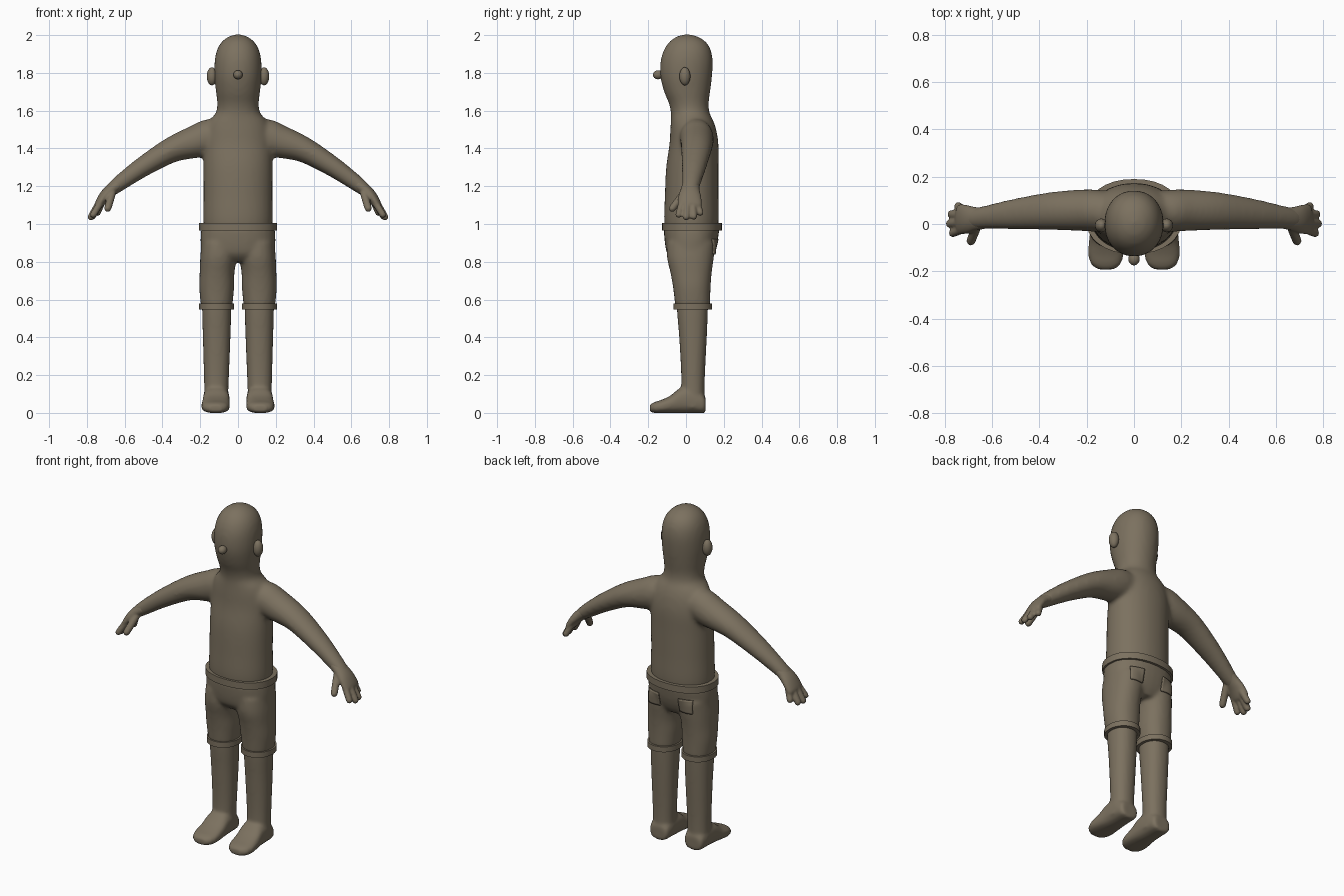
import bpy, bmesh, math
from mathutils import Vector

if "Cube" in bpy.data.objects:
    bpy.data.objects.remove(bpy.data.objects["Cube"])

clay = bpy.data.materials.new("clay_brown")
clay.diffuse_color = (0.20, 0.165, 0.115, 1)
clay.use_nodes = True
clay.node_tree.nodes["Principled BSDF"].inputs["Base Color"].default_value = clay.diffuse_color
X, Y, Z = Vector((1, 0, 0)), Vector((0, 1, 0)), Vector((0, 0, 1))


def smooth_rings(rings, steps):
    """Catmull-Rom between rings of (x, y, z, ru, rv)."""
    r = [rings[0]] + rings + [rings[-1]]
    out = []
    for i in range(1, len(r) - 2):
        for s in range(steps):
            t = s / steps
            out.append([0.5 * (2 * b + (c - a) * t + (2 * a - 5 * b + 4 * c - d) * t * t
                               + (3 * b - a - 3 * c + d) * t ** 3)
                        for a, b, c, d in zip(*r[i - 1:i + 3])])
    return out + [list(rings[-1])]


def loft(bm, rings, side, normal=None, power=2, n=32, steps=4, flip=1):
    """Skin elliptical rings; flip=-1 mirrors across x."""
    rings = smooth_rings(rings, steps)
    loops = []
    for i, (x, y, z, ru, rv) in enumerate(rings):
        a, b = rings[max(i - 1, 0)], rings[min(i + 1, len(rings) - 1)]
        tangent = normal or (Vector(b[:3]) - Vector(a[:3])).normalized()
        v = tangent.cross(side).normalized()
        u = v.cross(tangent)
        loop = []
        for k in range(n):
            c, s = math.cos(math.tau * k / n), math.sin(math.tau * k / n)
            cu = math.copysign(abs(c) ** (2 / power), c) * ru
            sv = math.copysign(abs(s) ** (2 / power), s) * rv
            p = Vector((x, y, z)) + u * cu + v * sv
            loop.append(bm.verts.new((p.x * flip, p.y, p.z)))
        loops.append(loop)
    for a, b in zip(loops, loops[1:]):
        for k in range(n):
            bm.faces.new((a[k], a[(k + 1) % n], b[(k + 1) % n], b[k]))
    bm.faces.new(loops[0])
    bm.faces.new(loops[-1])


def column(bm, rows, power=2.2, flip=1, steps=4):
    """Upright form from rows of (z, centre x, front y, back y, half width)."""
    rings = [(x, (f + b) / 2, z, w, (b - f) / 2) for z, x, f, b, w in rows]
    loft(bm, rings, X, Z, power, steps=steps, flip=flip)


def finish(bm, name, voxel=0, relax=0):
    bmesh.ops.recalc_face_normals(bm, faces=bm.faces)
    me = bpy.data.meshes.new(name)
    bm.to_mesh(me)
    bm.free()
    me.materials.append(clay)
    ob = bpy.data.objects.new(name, me)
    bpy.context.collection.objects.link(ob)
    bpy.context.view_layer.objects.active = ob
    if voxel:
        m = ob.modifiers.new("fuse", 'REMESH')
        m.mode, m.voxel_size, m.use_smooth_shade = 'VOXEL', voxel, True
        m = ob.modifiers.new("relax", 'SMOOTH')
        m.factor, m.iterations = 0.5, relax
    else:
        bpy.ops.object.select_all(action='DESELECT')
        ob.select_set(True)
        bpy.ops.object.shade_smooth_by_angle(angle=math.radians(40))
    return ob


# Head, torso and arms fused into one skin
bm = bmesh.new()
column(bm, [(0.90, 0, -.09, .15, .165), (1.0, 0, -.115, .172, .183), (1.15, 0, -.112, .172, .183),
            (1.30, 0, -.105, .172, .183), (1.42, 0, -.088, .172, .182), (1.50, 0, -.083, .160, .172),
            (1.55, 0, -.080, .143, .150), (1.59, 0, -.080, .124, .116), (1.64, 0, -.091, .120, .110),
            (1.70, 0, -.116, .128, .117), (1.78, 0, -.136, .138, .125), (1.86, 0, -.135, .142, .124),
            (1.92, 0, -.118, .132, .112), (1.965, 0, -.088, .105, .086),
            (1.993, 0, -.048, .06, .048), (2.004, 0, -.01, .02, .012)], 2.1)
for f in (1, -1):
    loft(bm, [(.04, .05, 1.46, .075, .08), (.14, .055, 1.462, .088, .095), (.22, .058, 1.437, .088, .088),
              (.35, .055, 1.393, .080, .068), (.50, .042, 1.305, .066, .054), (.61, .03, 1.228, .052, .044),
              (.67, .022, 1.182, .046, .036), (.70, .02, 1.155, .042, .028)], Y, flip=f)
finish(bm, "head_torso_and_arms", 0.012, 10)

# Hands: palm, four fingers and a thumb
for f, side in ((1, "right"), (-1, "left")):
    bm = bmesh.new()
    loft(bm, [(.63, .026, 1.211, .046, .034), (.67, .022, 1.182, .050, .033), (.705, .02, 1.148, .060, .030),
              (.735, .02, 1.105, .064, .024), (.745, .02, 1.09, .055, .014)], Y, flip=f)
    for a, b, r in (((.715, .055, 1.125), (.750, .080, 1.045), .018),
                    ((.725, .035, 1.12), (.780, .042, 1.025), .019),
                    ((.73, .008, 1.12), (.787, .000, 1.022), .019),
                    ((.72, -.02, 1.125), (.775, -.042, 1.035), .018),
                    ((.665, -.01, 1.165), (.694, -.083, 1.068), .020)):
        a, b = Vector(a), Vector(b)
        loft(bm, [(*a.lerp(b, t), r * s, r * s) for t, s in
                  ((0, 1), (.5, 1), (.85, .95), (.96, .65), (1, .2))], Y, n=14, flip=f)
    finish(bm, side + "_hand", 0.006, 4)

# Legs and feet
for f, side in ((1, "right"), (-1, "left")):
    bm = bmesh.new()
    column(bm, [(.03, .115, -.03, .098, .066), (.12, .115, -.026, .098, .064), (.22, .114, -.026, .101, .067),
                (.40, .113, -.036, .110, .073), (.55, .113, -.048, .116, .077),
                (.70, .113, -.05, .118, .075)], 2.2, f)
    loft(bm, [(.115, .104, .04, .045, .038), (.115, .09, .05, .06, .051), (.115, .03, .068, .068, .069),
              (.115, -.03, .065, .071, .067), (.117, -.08, .046, .074, .047), (.119, -.13, .034, .075, .035),
              (.119, -.17, .028, .062, .028), (.118, -.192, .024, .035, .018)], X, Y, 2.6, flip=f)
    finish(bm, side + "_leg_and_foot", 0.01, 5)

# Shorts: hips fused with both trouser legs
bm = bmesh.new()
column(bm, [(.80, 0, -.06, .12, .10), (.84, 0, -.098, .145, .185), (.90, 0, -.112, .165, .198),
            (.98, 0, -.118, .178, .195)], 2.3)
for f in (1, -1):
    column(bm, [(.565, .113, -.057, .127, .083), (.66, .113, -.068, .130, .092), (.74, .111, -.082, .136, .092),
                (.82, .104, -.100, .147, .096), (.90, .097, -.100, .155, .096)], 2.2, f)
finish(bm, "shorts", 0.011, 5)

# Waistband and trouser cuffs
bm = bmesh.new()
column(bm, [(.966, 0, -.127, .190, .206), (1.006, 0, -.127, .190, .206)], 2.2, steps=1)
finish(bm, "waistband")
for f, side in ((1, "right"), (-1, "left")):
    bm = bmesh.new()
    column(bm, [(.548, .113, -.067, .138, .093), (.580, .113, -.067, .138, .093)], 2.1, f, 1)
    finish(bm, side + "_cuff")

# Back pockets: thin patches wrapped onto the seat
for f, side in ((1, "right"), (-1, "left")):
    bm = bmesh.new()
    bmesh.ops.create_grid(bm, x_segments=8, y_segments=8, size=0.04)
    for v in bm.verts:
        v.co = (f * .105 + v.co.x, .25, .88 + v.co.y)
    ob = finish(bm, side + "_back_pocket")
    m = ob.modifiers.new("wrap", 'SHRINKWRAP')
    m.target, m.wrap_method = bpy.data.objects["shorts"], 'PROJECT'
    m.use_project_y, m.use_negative_direction, m.use_positive_direction = True, True, False
    m.offset = 0.005
    m = ob.modifiers.new("thickness", 'SOLIDIFY')
    m.thickness, m.offset = 0.008, 0

# Ears and nose
for name, loc, size in (("right_ear", (.138, -.006, 1.782), (.027, .029, .048)),
                        ("left_ear", (-.138, -.006, 1.782), (.027, .029, .048)),
                        ("nose", (0, -.148, 1.79), (.024, .027, .024))):
    bm = bmesh.new()
    bmesh.ops.create_uvsphere(bm, u_segments=24, v_segments=16, radius=1)
    bmesh.ops.scale(bm, vec=size, verts=bm.verts)
    bmesh.ops.translate(bm, vec=loc, verts=bm.verts)
    finish(bm, name)
